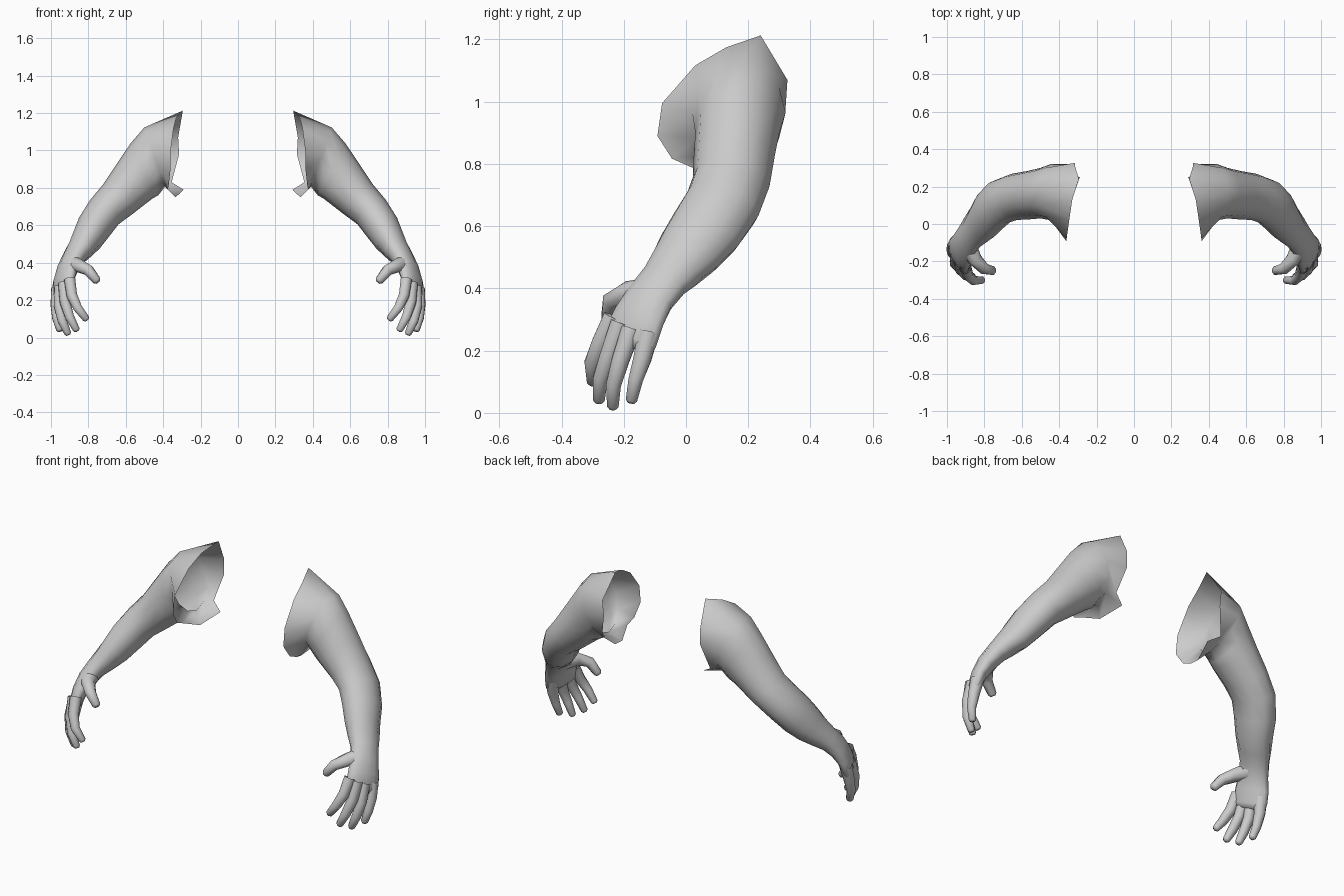
import bpy, math
from mathutils import Vector

if "Cube" in bpy.data.objects:
    bpy.data.objects.remove(bpy.data.objects["Cube"])

skin = bpy.data.materials.new("plain_grey")
skin.diffuse_color = (0.6, 0.6, 0.6, 1)
skin.use_nodes = True
skin.node_tree.nodes["Principled BSDF"].inputs["Base Color"].default_value = skin.diffuse_color


def ring(c, t, hint, ru, rv, n):
    """Ellipse of n points around axis t; ru lies along the hint direction."""
    t = t.normalized()
    u = (hint - t * hint.dot(t)).normalized()
    v = t.cross(u)
    return [c + u * ru * math.cos(2 * math.pi * k / n)
            + v * rv * math.sin(2 * math.pi * k / n) for k in range(n)]


def tangents(pts):
    last = len(pts) - 1
    return [pts[min(i + 1, last)] - pts[max(i - 1, 0)] for i in range(last + 1)]


def loft(name, rings):
    """Skin the rings, cap the far end, mirror to the other side."""
    n = len(rings[0])
    verts = [p for r in rings for p in r]
    faces = [(i * n + j, i * n + (j + 1) % n, (i + 1) * n + (j + 1) % n, (i + 1) * n + j)
             for i in range(len(rings) - 1) for j in range(n)]
    faces.append(tuple((len(rings) - 1) * n + j for j in range(n)))
    me = bpy.data.meshes.new(name)
    me.from_pydata(verts, [], faces)
    me.materials.append(skin)
    for p in me.polygons:
        p.use_smooth = True
    ob = bpy.data.objects.new(name, me)
    bpy.context.collection.objects.link(ob)
    m = ob.modifiers.new("other_side", 'MIRROR')
    m.use_mirror_merge = False
    return ob


# Open ragged edge at the shoulder: back, over the top, front, armpit flap
opening = [Vector(p) for p in (
    (.315, .32, .98), (.32, .326, 1.07), (.295, .24, 1.213), (.33, .13, 1.175),
    (.345, .03, 1.117), (.36, -.077, .995), (.362, -.092, .89), (.37, -.045, .817),
    (.375, .016, .79), (.334, .12, .75), (.29, .25, .79), (.355, .28, .83))]

# Arm sections: centre, half depth, half thickness
arm = [(.445, .17, .965, .15, .168), (.50, .165, .90, .135, .158),
       (.557, .155, .83, .13, .132), (.64, .145, .742, .125, .112),
       (.715, .118, .67, .124, .10), (.77, .065, .59, .12, .095),
       (.81, .01, .52, .108, .083), (.85, -.035, .465, .094, .068),
       (.88, -.07, .425, .083, .057), (.91, -.115, .37, .085, .05),
       (.93, -.15, .31, .095, .042), (.94, -.18, .24, .10, .034),
       (.94, -.19, .215, .085, .02)]
centres = [Vector(a[:3]) for a in arm]
dirs = tangents(centres)
dirs[0] = Vector((.94, 0, -.33))
dirs[1] = Vector((.88, 0, -.46))
rings = [opening]
for i, a in enumerate(arm):
    # the hand twists so its back faces outward
    hint = Vector((.42 * min(1, max(0, (i - 6) / 4)), .9, 0))
    rings.append(ring(centres[i], dirs[i], hint, a[3], a[4], 12))
loft("arm", rings)


def digit(name, path, radii):
    pts = [Vector(p) for p in path]
    ts = tangents(pts)
    hint = Vector((.42, .9, 0))
    rs = [ring(p, t, hint, r, r, 8) for p, t, r in zip(pts, ts, radii)]
    # blunt rounded tip
    t, r = ts[-1].normalized(), radii[-1]
    rs.append(ring(pts[-1] + t * r * .5, t, hint, r * .6, r * .6, 8))
    loft(name, rs)


digit("index_finger", [(.90, -.235, .31), (.888, -.275, .225), (.858, -.302, .16), (.812, -.3, .1)],
      (.032, .030, .026, .02))
digit("middle_finger", [(.93, -.21, .29), (.925, -.247, .19), (.90, -.275, .11), (.864, -.28, .042)],
      (.034, .030, .026, .02))
digit("ring_finger", [(.95, -.175, .27), (.957, -.21, .17), (.94, -.233, .09), (.91, -.235, .022)],
      (.034, .030, .026, .02))
digit("little_finger", [(.965, -.12, .26), (.973, -.14, .175), (.97, -.162, .105), (.953, -.175, .042)],
      (.036, .031, .025, .02))
digit("thumb", [(.89, -.11, .39), (.85, -.19, .385), (.80, -.24, .36), (.755, -.25, .305)],
      (.05, .038, .031, .024))
